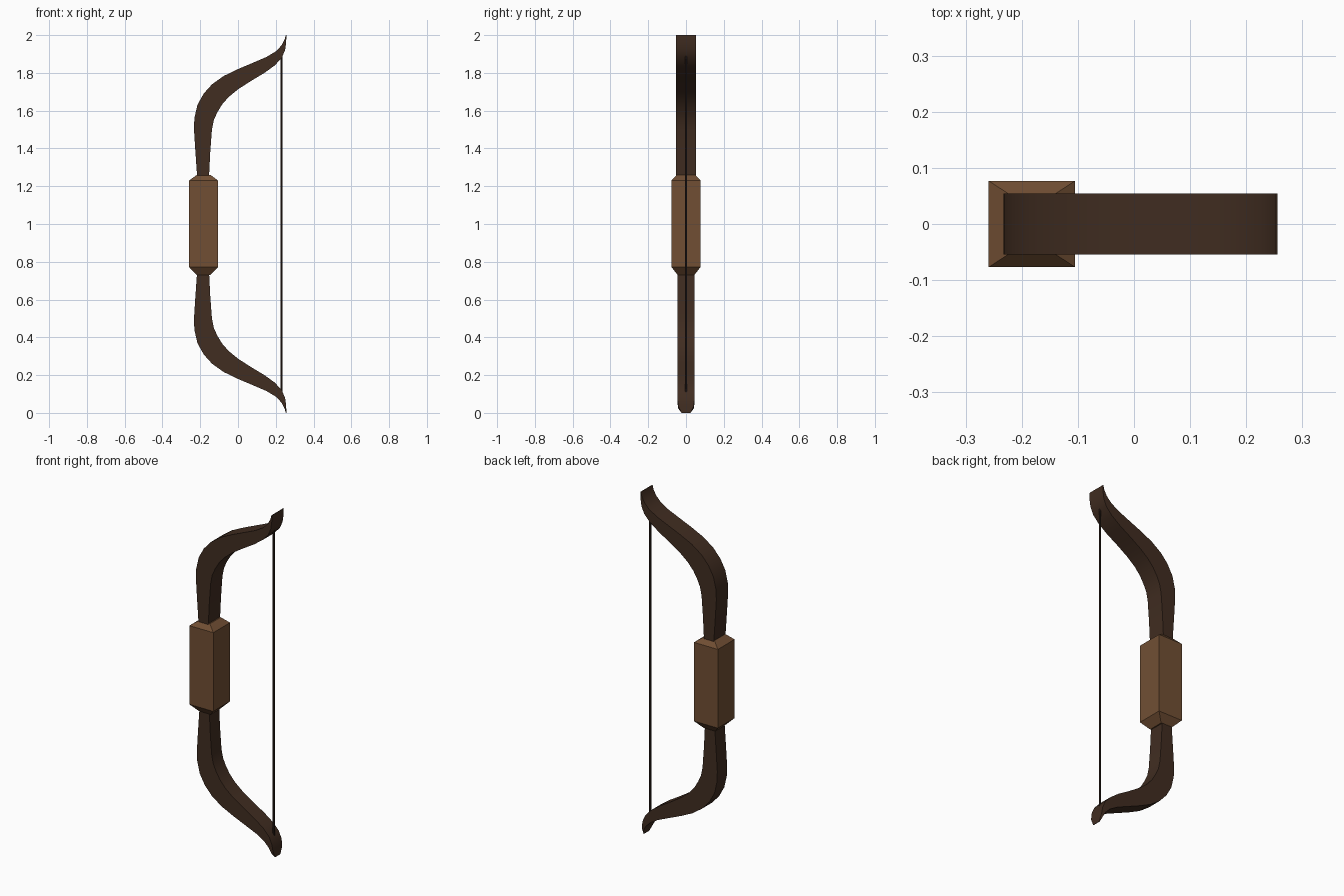
import bpy, bmesh, math

if "Cube" in bpy.data.objects:
    bpy.data.objects.remove(bpy.data.objects["Cube"])


def material(name, color):
    m = bpy.data.materials.new(name)
    m.diffuse_color = (*color, 1)
    m.use_nodes = True
    m.node_tree.nodes["Principled BSDF"].inputs["Base Color"].default_value = m.diffuse_color
    return m


dark_wood = material("dark_wood", (0.052, 0.026, 0.015))
grip_wood = material("grip_wood", (0.165, 0.078, 0.034))
cord = material("cord", (0.03, 0.016, 0.011))


def loft(name, rings, mat):
    """Skin a list of equal-length vertex rings and cap both ends."""
    bm = bmesh.new()
    loops = [[bm.verts.new(p) for p in r] for r in rings]
    n = len(rings[0])
    for a, b in zip(loops, loops[1:]):
        for i in range(n):
            j = (i + 1) % n
            bm.faces.new((a[i], a[j], b[j], b[i]))
    bm.faces.new(loops[0])
    bm.faces.new(loops[-1])
    bmesh.ops.recalc_face_normals(bm, faces=bm.faces)
    me = bpy.data.meshes.new(name)
    bm.to_mesh(me)
    bm.free()
    me.materials.append(mat)
    ob = bpy.data.objects.new(name, me)
    bpy.context.collection.objects.link(ob)
    bpy.ops.object.select_all(action='DESELECT')
    bpy.context.view_layer.objects.active = ob
    ob.select_set(True)
    bpy.ops.object.shade_smooth_by_angle(angle=math.radians(30))
    return ob


# Limb profile stations from grip to tip: outer x, z and inner x, z
STATIONS = [
    (-0.213, 1.20, -0.157, 1.20),
    (-0.217, 1.26, -0.153, 1.26),
    (-0.226, 1.39, -0.147, 1.38),
    (-0.233, 1.50, -0.138, 1.50),
    (-0.231, 1.56, -0.128, 1.55),
    (-0.215, 1.63, -0.110, 1.59),
    (-0.182, 1.69, -0.085, 1.632),
    (-0.137, 1.74, -0.050, 1.672),
    (-0.075, 1.784, 0.000, 1.713),
    (0.000, 1.820, 0.070, 1.758),
    (0.080, 1.854, 0.140, 1.800),
    (0.150, 1.884, 0.195, 1.840),
    (0.200, 1.914, 0.232, 1.880),
    (0.230, 1.945, 0.249, 1.920),
    (0.246, 1.975, 0.255, 1.960),
    (0.253, 2.000, 0.256, 2.000),
]


def limb(name, half_width, flip, tip_widths=()):
    widths = [half_width] * (len(STATIONS) - len(tip_widths)) + list(tip_widths)
    rings = []
    for (ox, oz, ix, iz), w in zip(STATIONS, widths):
        if flip:
            oz, iz = 2 - oz, 2 - iz
        rings.append([(ox, -w, oz), (ix, -w, iz), (ix, w, iz), (ox, w, oz)])
    return loft(name, rings, dark_wood)


limb("upper_limb", 0.054, False)
limb("lower_limb", 0.045, True, (0.042, 0.024))

# Square grip with chamfered ends
CX = -0.182


def square(hx, hy, z):
    return [(CX - hx, -hy, z), (CX + hx, -hy, z), (CX + hx, hy, z), (CX - hx, hy, z)]


loft("grip", [square(0.036, 0.044, 0.73), square(0.077, 0.077, 0.772),
              square(0.077, 0.077, 1.23), square(0.036, 0.05, 1.26)], grip_wood)

# Bowstring between the limb tips
string_rings = [[(0.23 + 0.006 * math.cos(k * math.pi / 4), 0.006 * math.sin(k * math.pi / 4), z)
                 for k in range(8)] for z in (0.11, 1.89)]
loft("bowstring", string_rings, cord)
